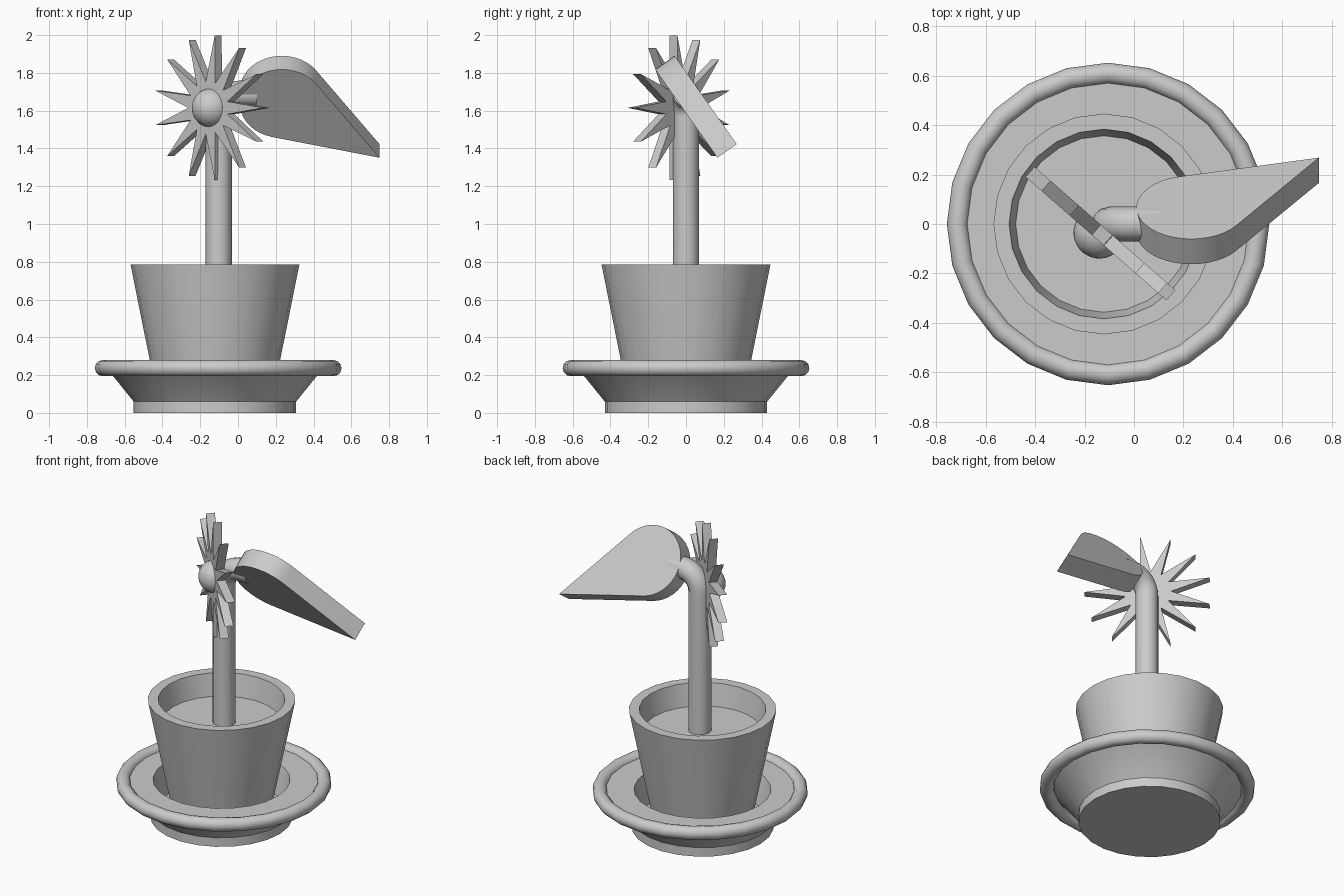
import bpy, bmesh
from math import sin, cos, pi, tau, acos, atan2, radians
from mathutils import Matrix, Vector

cube = bpy.data.objects.get("Cube")
if cube:
    bpy.data.objects.remove(cube, do_unlink=True)

grey = bpy.data.materials.new("plain_grey")
grey.use_nodes = True
grey.diffuse_color = (0.6, 0.6, 0.6, 1)
grey.node_tree.nodes["Principled BSDF"].inputs["Base Color"].default_value = (0.6, 0.6, 0.6, 1)


def finish(obj, smooth=True):
    obj.data.materials.append(grey)
    bpy.ops.object.select_all(action="DESELECT")
    obj.select_set(True)
    bpy.context.view_layer.objects.active = obj
    if smooth:
        bpy.ops.object.shade_smooth_by_angle(angle=radians(35))
    return obj


def add_mesh(name, bm, smooth=True):
    bmesh.ops.remove_doubles(bm, verts=bm.verts, dist=0.0001)
    bmesh.ops.recalc_face_normals(bm, faces=bm.faces)
    mesh = bpy.data.meshes.new(name)
    bm.to_mesh(mesh)
    bm.free()
    obj = bpy.data.objects.new(name, mesh)
    bpy.context.collection.objects.link(obj)
    return finish(obj, smooth)


def lathe(name, profile, location, steps=24):
    """Turn a (radius, height) profile around the vertical axis."""
    bm = bmesh.new()
    verts = [bm.verts.new((r, 0, z)) for r, z in profile]
    edges = [bm.edges.new(pair) for pair in zip(verts, verts[1:])]
    bmesh.ops.spin(bm, geom=verts + edges, cent=(0, 0, 0), axis=(0, 0, 1),
                   angle=tau, steps=steps)
    obj = add_mesh(name, bm)
    obj.location = location
    return obj


def plate(name, outline, thickness, matrix):
    """Extrude a flat outline along its local z."""
    bm = bmesh.new()
    face = bm.faces.new([bm.verts.new((x, y, 0)) for x, y in outline])
    top = bmesh.ops.extrude_face_region(bm, geom=[face])["geom"]
    moved = [v for v in top if isinstance(v, bmesh.types.BMVert)]
    bmesh.ops.translate(bm, verts=moved, vec=(0, 0, thickness))
    bm.transform(matrix)
    return add_mesh(name, bm)


def frame(x_axis, y_axis, z_axis, origin):
    m = Matrix((x_axis, y_axis, z_axis)).transposed().to_4x4()
    m.translation = origin
    return m


# Saucer with a recess for the pot, and its round rim
POT_X = -0.122
lathe("saucer", [(0, 0), (0.43, 0), (0.43, 0.06), (0.572, 0.235), (0.595, 0.25),
                 (0.415, 0.25), (0.37, 0.07), (0, 0.07)], (POT_X, 0, 0))
ring = [(0.61 + 0.043 * cos(i * tau / 12), 0.237 + 0.043 * sin(i * tau / 12))
        for i in range(13)]
lathe("saucer_rim", ring, (-0.105, 0, 0))

# Hollow pot and soil
lathe("pot", [(0, 0.07), (0.303, 0.07), (0.447, 0.785), (0.384, 0.785),
              (0.35, 0.6), (0, 0.6)], (POT_X, 0, 0))
lathe("soil", [(0, 0.6), (0.354, 0.6), (0.358, 0.64), (0, 0.64)], (POT_X, 0, 0))

# Stem bending over towards the leaf
STEM_X, BEND = -0.102, 0.12
path = [(STEM_X, 0, 0.6)]
path += [(STEM_X + BEND * (1 - cos(a)), 0, 1.57 + BEND * sin(a))
         for a in (i * pi / 16 for i in range(9))]
path.append((0.1, 0, 1.69))
curve = bpy.data.curves.new("stem", "CURVE")
curve.dimensions = "3D"
curve.bevel_depth = 0.07
curve.bevel_resolution = 4
curve.use_fill_caps = True
spline = curve.splines.new("POLY")
spline.points.add(len(path) - 1)
for point, co in zip(spline.points, path):
    point.co = (*co, 1)
stem = bpy.data.objects.new("stem", curve)
bpy.context.collection.objects.link(stem)
bpy.context.view_layer.objects.active = stem
stem.select_set(True)
bpy.ops.object.convert(target="MESH")
finish(bpy.context.view_layer.objects.active)

# Flower: thirteen pointed petals and a domed middle
PETALS, THICK = 13, 0.055
across = Vector((0.752, -0.659, 0))
facing = Vector((-0.659, -0.752, 0))
up = Vector((0, 0, 1))
middle = Vector((-0.14, -0.035, 1.615))
star = []
for i in range(PETALS * 2):
    r = 0.14 if i % 2 else 0.385
    a = i * pi / PETALS
    star.append((r * cos(a), r * sin(a)))
plate("flower_petals", star, THICK,
      frame(across, up, facing, middle - facing * THICK / 2))
dome = [(0.105 * cos(i * pi / 16), 0.105 * sin(i * pi / 16)) for i in range(9)]
centre = lathe("flower_centre", dome + [], (0, 0, 0))
centre.matrix_world = frame(across, up, facing, middle)

# Leaf: thick teardrop, a round end with straight sides to a point
tip = Vector((0.517, -0.35))
RADIUS = 0.222
heading = atan2(tip.y, tip.x)
half = acos(RADIUS / tip.length)
drop = [tuple(tip)]
for i in range(25):
    a = heading + half + (tau - 2 * half) * i / 24
    drop.append((RADIUS * cos(a), RADIUS * sin(a)))
slope = Vector((0, -0.576, 0.817))
normal = Vector((0, 0.817, 0.576))
plate("leaf", drop, 0.125,
      frame(Vector((1, 0, 0)), slope, normal, Vector((0.232, -0.035, 1.637))))
